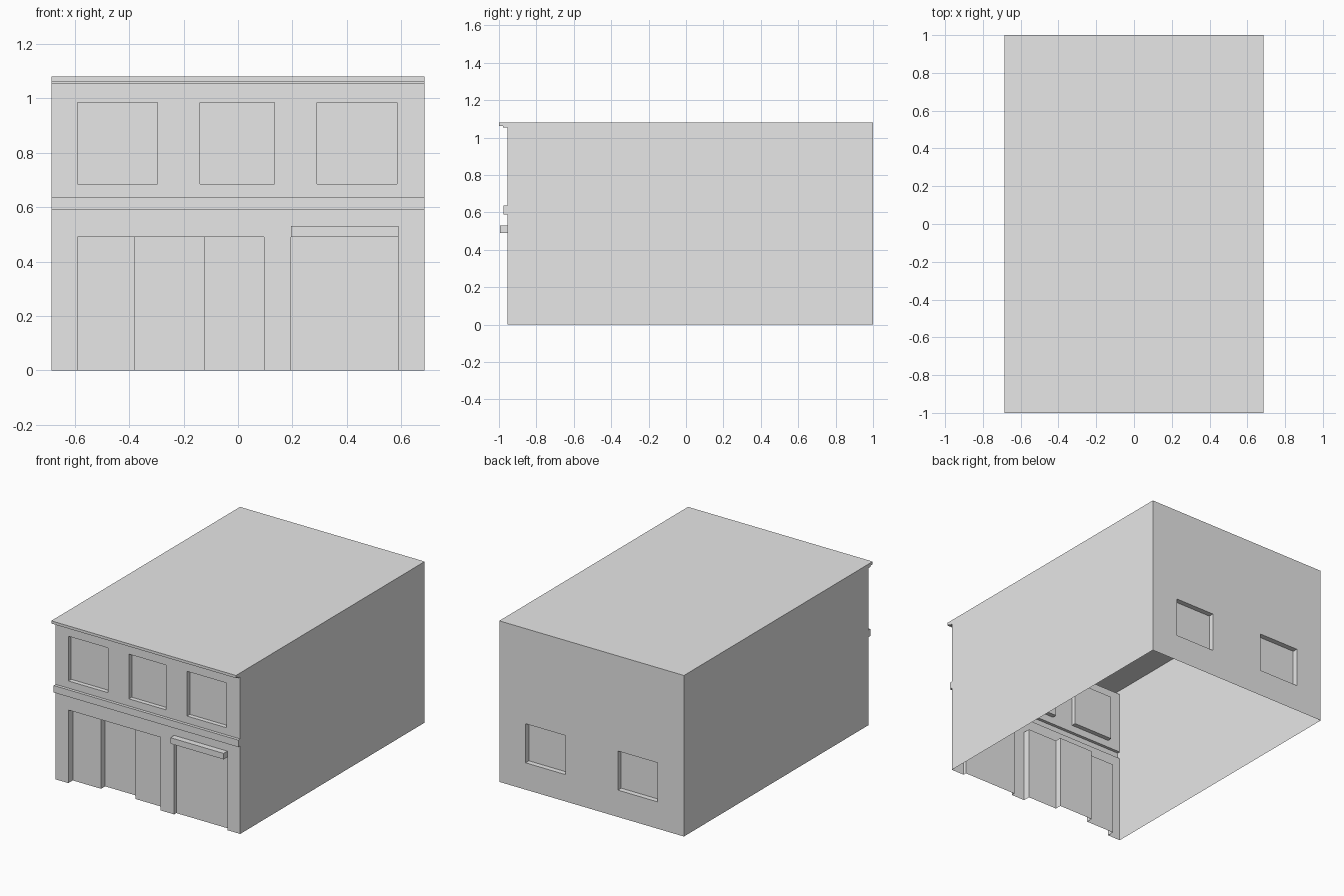
import bpy, bmesh

cube = bpy.data.objects.get("Cube")
if cube:
    bpy.data.objects.remove(cube, do_unlink=True)

HALF_W, FRONT, BACK, TOP = 0.685, -0.955, 1.0, 1.08

grey = bpy.data.materials.new("plain_grey")
grey.use_nodes = True
grey.diffuse_color = (0.8, 0.8, 0.8, 1)
grey.node_tree.nodes["Principled BSDF"].inputs["Base Color"].default_value = (0.8, 0.8, 0.8, 1)


def finish(bm, name, outward):
    """Weld, turn the faces outward and make the object."""
    bmesh.ops.remove_doubles(bm, verts=bm.verts, dist=0.0001)
    bmesh.ops.recalc_face_normals(bm, faces=bm.faces)
    facing = sum(f.normal[i] * outward[i] * f.calc_area() for f in bm.faces for i in range(3))
    if facing < 0:
        bmesh.ops.reverse_faces(bm, faces=bm.faces)
    mesh = bpy.data.meshes.new(name)
    bm.to_mesh(mesh)
    bm.free()
    mesh.materials.append(grey)
    bpy.context.collection.objects.link(bpy.data.objects.new(name, mesh))


def add_quad(bm, *points):
    bm.faces.new([bm.verts.new(p) for p in points])


def sheet(name, outward, *points):
    bm = bmesh.new()
    add_quad(bm, *points)
    finish(bm, name, outward)


def relief_wall(name, y, out, regions):
    """Wall skin with raised (+) or recessed (-) rectangles: x0, x1, z0, z1, offset."""
    xs = sorted({-HALF_W, HALF_W} | {x for r in regions for x in r[:2]})
    zs = sorted({0, TOP} | {z for r in regions for z in r[2:4]})
    nx, nz = len(xs) - 1, len(zs) - 1

    def depth(i, k):
        offset = 0
        if 0 <= i < nx and 0 <= k < nz:
            x, z = (xs[i] + xs[i + 1]) / 2, (zs[k] + zs[k + 1]) / 2
            for x0, x1, z0, z1, value in regions:
                if x0 < x < x1 and z0 < z < z1:
                    offset = value
        return y + out * offset

    bm = bmesh.new()
    for i in range(nx):
        for k in range(nz):
            d = depth(i, k)
            add_quad(bm, (xs[i], d, zs[k]), (xs[i + 1], d, zs[k]),
                     (xs[i + 1], d, zs[k + 1]), (xs[i], d, zs[k + 1]))
    # Upright returns beside each change of depth
    for i in range(nx + 1):
        for k in range(nz):
            a, b = depth(i - 1, k), depth(i, k)
            if a != b:
                add_quad(bm, (xs[i], a, zs[k]), (xs[i], b, zs[k]),
                         (xs[i], b, zs[k + 1]), (xs[i], a, zs[k + 1]))
    # Level returns: sills, lintels and ledges
    for i in range(nx):
        for k in range(1, nz):
            a, b = depth(i, k - 1), depth(i, k)
            if a != b:
                add_quad(bm, (xs[i], a, zs[k]), (xs[i + 1], a, zs[k]),
                         (xs[i + 1], b, zs[k]), (xs[i], b, zs[k]))
    finish(bm, name, (0, out, 0))


# Front: upper windows, shop front with deep doorway, side door with canopy, bands
DOOR_TOP = 0.49
upper_windows = [(x0, x1, 0.685, 0.985, -0.03)
                 for x0, x1 in ((-0.59, -0.295), (-0.14, 0.135), (0.29, 0.585))]
shop_front = [(-0.59, 0.095, 0, DOOR_TOP, -0.047), (-0.38, -0.125, 0, DOOR_TOP, -0.09)]
side_door = [(0.195, 0.59, 0, DOOR_TOP, -0.023), (0.195, 0.59, DOOR_TOP, 0.53, 0.04)]
bands = [(-HALF_W, HALF_W, 0.59, 0.637, 0.02),
         (-HALF_W, HALF_W, 1.053, 1.062, 0.023),
         (-HALF_W, HALF_W, 1.062, TOP, 0.045)]
relief_wall("front_wall", FRONT, -1, upper_windows + shop_front + side_door + bands)

# Back: two small windows
relief_wall("back_wall", BACK, 1, [(-0.49, -0.195, 0.18, 0.442, -0.035),
                                   (0.195, 0.49, 0.18, 0.442, -0.035)])

# Plain side walls
for side, name in ((1, "left_wall"), (-1, "right_wall")):
    x = side * HALF_W
    sheet(name, (side, 0, 0), (x, FRONT, 0), (x, BACK, 0), (x, BACK, TOP), (x, FRONT, TOP))

# Flat roof reaching over the cornice
sheet("roof", (0, 0, 1), (-HALF_W, -1, TOP), (HALF_W, -1, TOP),
      (HALF_W, BACK, TOP), (-HALF_W, BACK, TOP))
